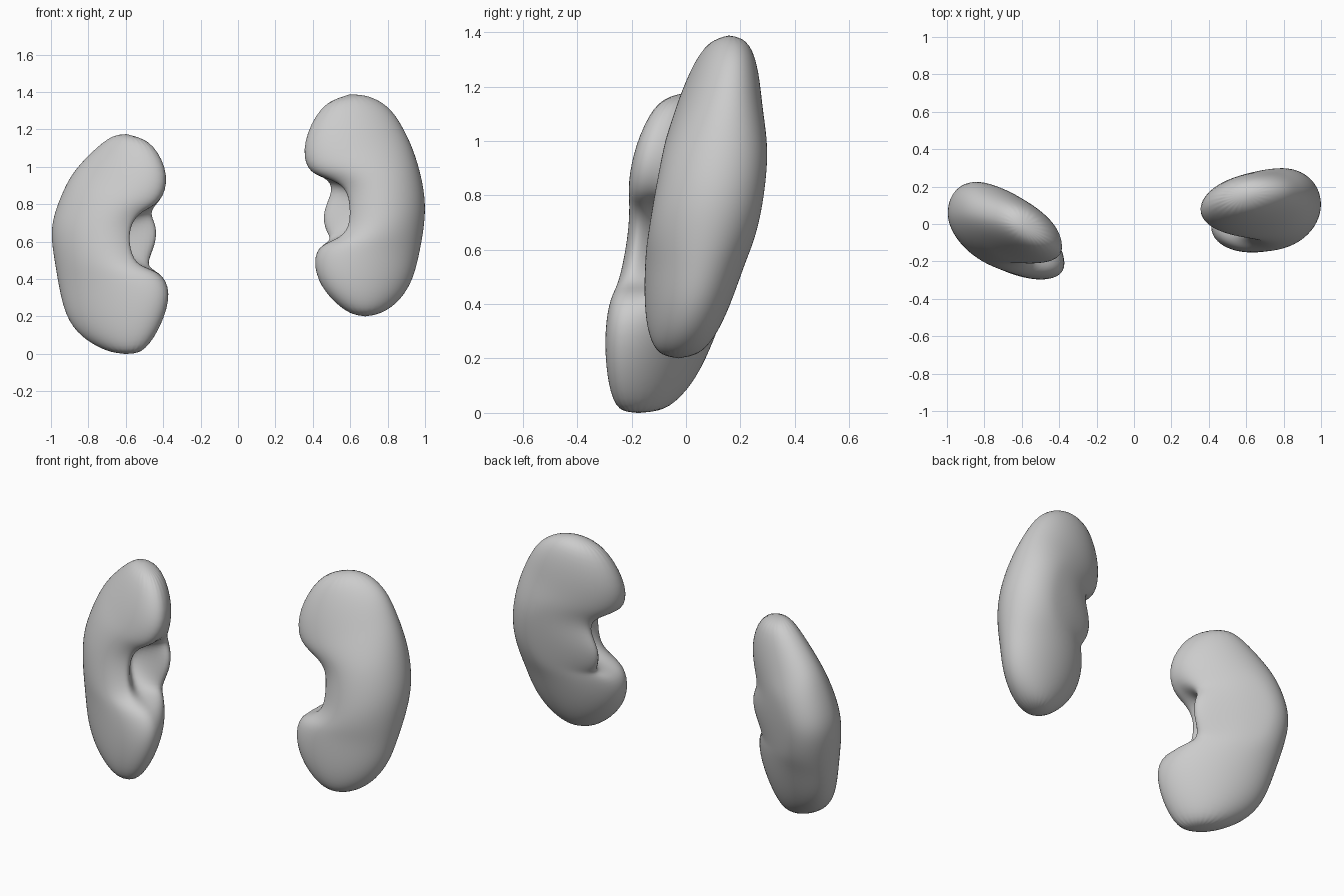
import bpy
import bmesh
import math
from mathutils import Vector

cube = bpy.data.objects.get("Cube")
if cube:
    bpy.data.objects.remove(cube, do_unlink=True)

grey = bpy.data.materials.new("light_grey")
grey.use_nodes = True
grey.diffuse_color = (0.6, 0.6, 0.6, 1)
grey.node_tree.nodes["Principled BSDF"].inputs["Base Color"].default_value = grey.diffuse_color

RING = 24


def bump(value, centre, width):
    return math.exp(-((value - centre) / width) ** 2)


def build_kidney(name, poles, stations, hilum, front, back, centre, side_slope, lean):
    """Loft rings between outer-edge and inner-edge points, closed by two poles."""
    cx, cy, cz = centre

    def plane_y(x, z):
        return cy + side_slope * (x - cx) + lean * (z - cz)

    bm = bmesh.new()
    rings = []
    for i, (ox, oz, ix, iz) in enumerate(stations):
        outer, inner = Vector((ox, 0, oz)), Vector((ix, 0, iz))
        middle, half = (outer + inner) / 2, (inner - outer) / 2 * 1.02
        along = half.normalized()
        swell = math.sin(math.pi * (i + 0.6) / (len(stations) + 0.2)) ** 0.45
        notch = bump(i, hilum, 1.5)
        ring = []
        for k in range(RING):
            t = math.tau * k / RING
            u, v = math.cos(t), math.sin(t)
            p = middle + half * u
            # Hollow of the hilum, with a longer lip behind it
            if u > 0:
                p += along * notch * (0.22 * bump(v, -0.65, 0.3) - 0.13 * bump(v, 0, 0.25)
                                      + 0.02 * bump(v, 0.5, 0.2))
            thick = swell * (front if v > 0 else back)
            ring.append(bm.verts.new((p.x, plane_y(p.x, p.z) - thick * v, p.z)))
        rings.append(ring)

    for low, high in zip(rings, rings[1:]):
        for k in range(RING):
            n = (k + 1) % RING
            bm.faces.new((low[k], low[n], high[n], high[k]))
    for (x, z), ring in zip(poles, (rings[0], rings[-1])):
        tip = bm.verts.new((x, plane_y(x, z), z))
        for k in range(RING):
            bm.faces.new((tip, ring[k], ring[(k + 1) % RING]))
    bmesh.ops.recalc_face_normals(bm, faces=bm.faces)

    mesh = bpy.data.meshes.new(name)
    bm.to_mesh(mesh)
    bm.free()
    mesh.materials.append(grey)
    mesh.shade_smooth()
    obj = bpy.data.objects.new(name, mesh)
    bpy.context.collection.objects.link(obj)
    obj.modifiers.new("smooth", "SUBSURF").levels = 2
    obj.modifiers["smooth"].render_levels = 2
    return obj


# Lower kidney, hollow turned towards the front
build_kidney(
    "right_kidney", [(-0.6, -0.003), (-0.6, 1.181)],
    [(-.71, .015, -.50, .01), (-.84, .09, -.41, .15), (-.92, .20, -.355, .33),
     (-.955, .36, -.41, .45), (-.975, .48, -.53, .47), (-1, .63, -.565, .6),
     (-.985, .74, -.55, .7), (-.93, .88, -.49, .76), (-.88, .97, -.41, .8),
     (-.80, 1.06, -.365, .95), (-.69, 1.16, -.45, 1.13)],
    5.4, 0.18, 0.235, (-0.68, -0.063, 0.6), -0.36, 0.14)

# Higher kidney, nearly square to the front
build_kidney(
    "left_kidney", [(0.68, 0.197), (0.6, 1.394)],
    [(.78, .22, .58, .22), (.87, .29, .46, .33), (.935, .40, .405, .46),
     (.965, .53, .42, .58), (.985, .63, .51, .61), (1, .75, .575, .67),
     (.995, .86, .58, .78), (.97, .98, .56, .89), (.935, 1.09, .45, .94),
     (.89, 1.19, .365, .98), (.82, 1.31, .345, 1.13), (.72, 1.375, .44, 1.33)],
    5.7, 0.2, 0.205, (0.68, 0.07, 0.8), 0.12, 0.165)
